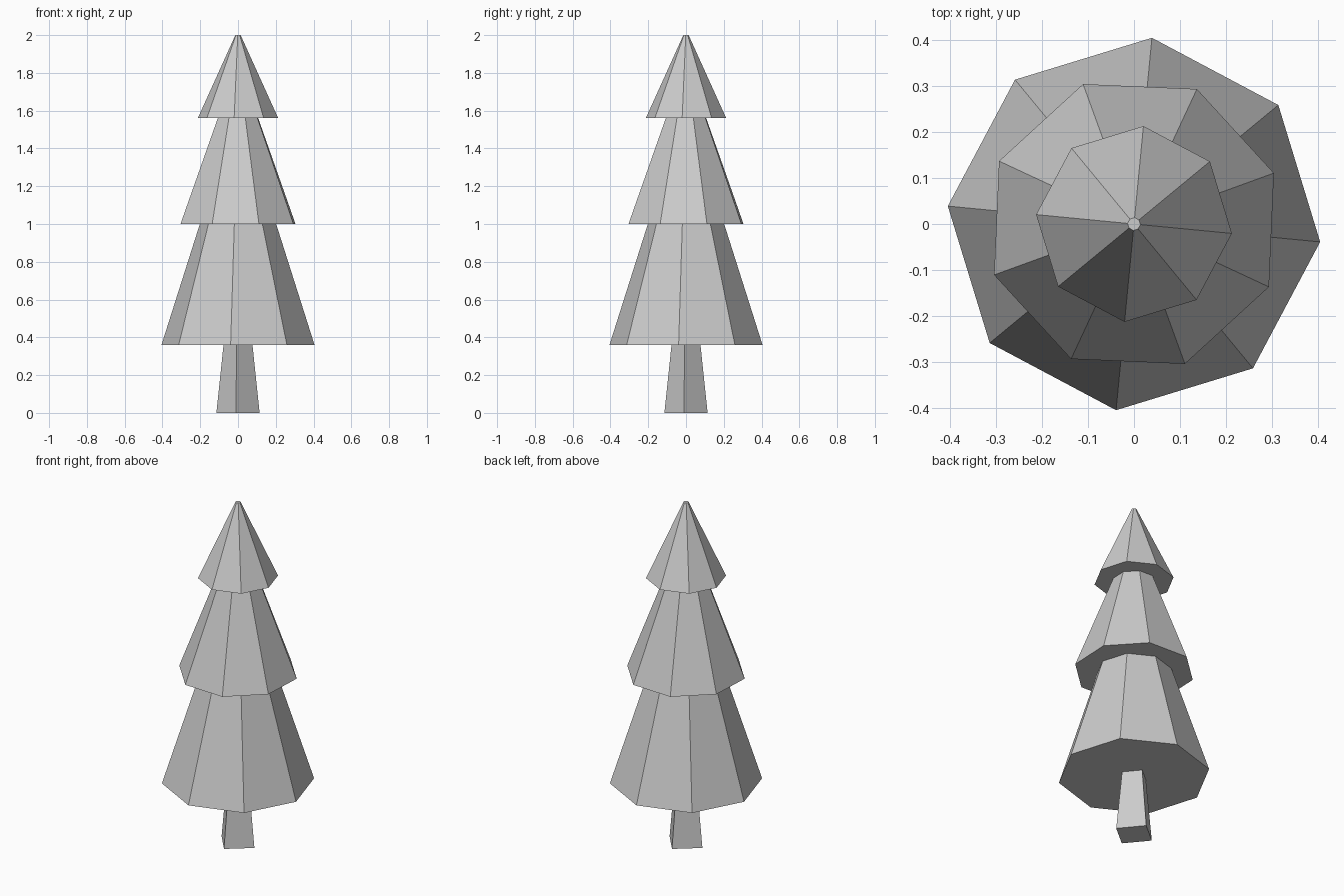
import bpy
from math import radians, cos, sin

if "Cube" in bpy.data.objects:
    bpy.data.objects.remove(bpy.data.objects["Cube"])


def frustum(name, sides, r_low, r_high, z_low, z_high, turn):
    """Closed, flat-faced tapered prism with its first corner at angle `turn`."""
    def ring(r, z):
        angles = [radians(turn + 360 * i / sides) for i in range(sides)]
        return [(r * cos(a), r * sin(a), z) for a in angles]

    verts = ring(r_low, z_low) + ring(r_high, z_high)
    faces = [(i, (i + 1) % sides, (i + 1) % sides + sides, i + sides)
             for i in range(sides)]
    faces += [tuple(reversed(range(sides))), tuple(range(sides, 2 * sides))]
    mesh = bpy.data.meshes.new(name)
    mesh.from_pydata(verts, [], faces)
    obj = bpy.data.objects.new(name, mesh)
    bpy.context.collection.objects.link(obj)
    return obj


# Square tapered trunk
frustum("trunk", 4, 0.115, 0.077, 0.0, 0.36, -5.5)

# Three octagonal foliage tiers, the middle one turned
frustum("lower_foliage", 8, 0.407, 0.203, 0.36, 1.0, -5.5)
frustum("middle_foliage", 8, 0.324, 0.114, 1.0, 1.56, 20)
frustum("top_foliage", 8, 0.214, 0.014, 1.56, 2.0, -5.5)
